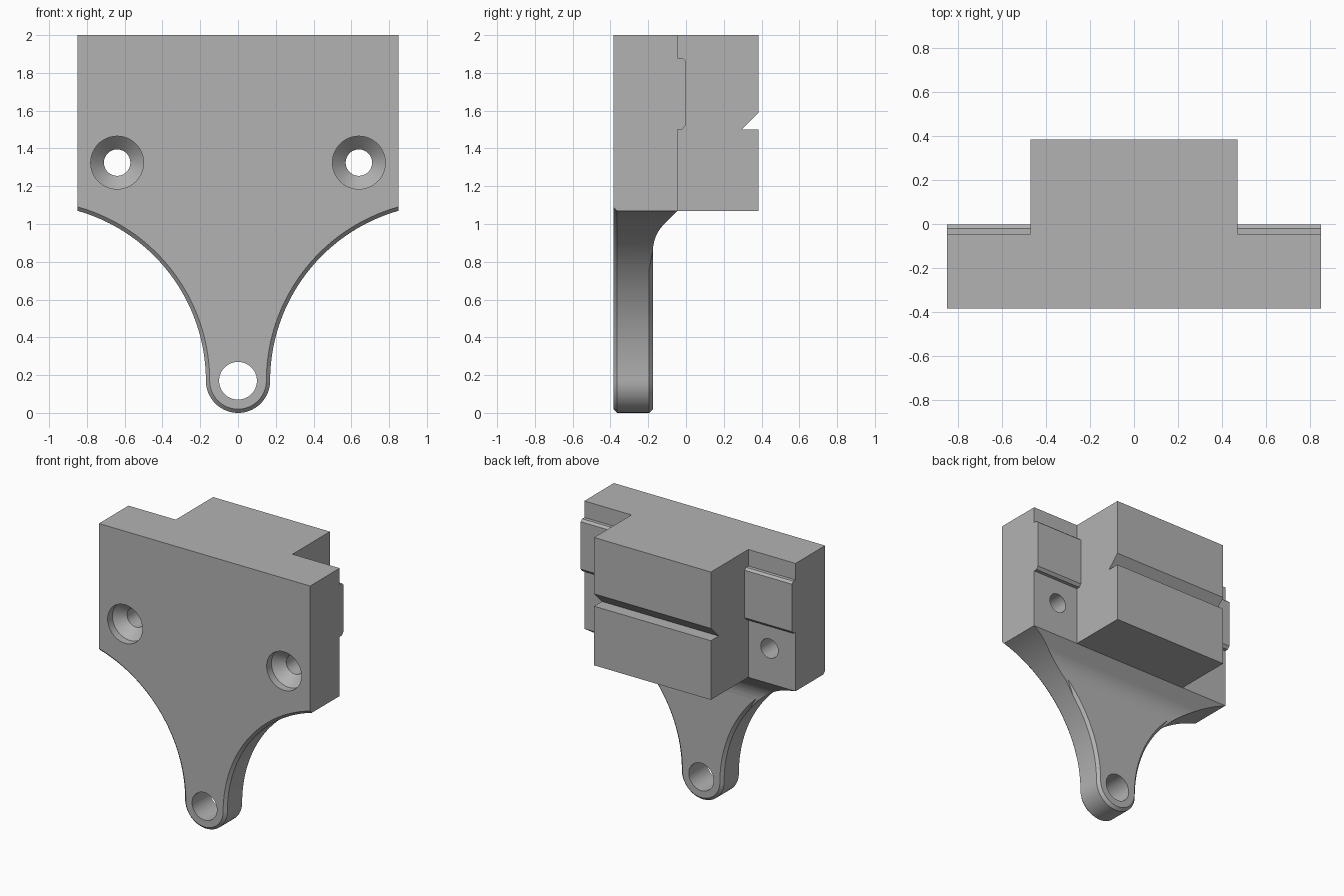
import bpy, bmesh
from math import sin, cos, pi, sqrt, asin
from mathutils import Vector

cube = bpy.data.objects.get("Cube")
if cube:
    bpy.data.objects.remove(cube, do_unlink=True)

grey = bpy.data.materials.new("plain_grey")
grey.use_nodes = True
colour = (0.45, 0.45, 0.45, 1)
grey.diffuse_color = colour
grey.node_tree.nodes["Principled BSDF"].inputs["Base Color"].default_value = colour

HALF_W, TOP, BASE = 0.85, 2.0, 1.07         # wing half width, top, underside
FRONT, WING_BACK, BACK = -0.385, -0.045, 0.385
BLOCK_W, ARM_BACK, CHAMFER = 0.47, -0.175, 0.02
EYE_Z, EYE_R = 0.17, 0.17                   # rounded end of the arm


def loft(name, rings):
    """Closed solid through rings that have equal point counts."""
    bm = bmesh.new()
    loops = [[bm.verts.new(p) for p in ring] for ring in rings]
    n = len(loops[0])
    for a, b in zip(loops, loops[1:]):
        for i in range(n):
            j = (i + 1) % n
            bm.faces.new((a[i], a[j], b[j], b[i]))
    bm.faces.new(loops[0])
    bm.faces.new(loops[-1])
    bmesh.ops.recalc_face_normals(bm, faces=bm.faces)
    mesh = bpy.data.meshes.new(name)
    bm.to_mesh(mesh)
    bm.free()
    mesh.materials.append(grey)
    obj = bpy.data.objects.new(name, mesh)
    bpy.context.collection.objects.link(obj)
    return obj


def along_x(name, profile, x0, x1):
    return loft(name, [[(x, y, z) for y, z in profile] for x in (x0, x1)])


def turned(name, x, z, steps):
    """Round cutter along y; steps are (y, radius) pairs."""
    n = 48
    return loft(name, [[(x + r * cos(2 * pi * i / n), y, z + r * sin(2 * pi * i / n))
                        for i in range(n)] for y, r in steps])


def combine(obj, tool, operation):
    mod = obj.modifiers.new(operation.lower(), "BOOLEAN")
    mod.operation, mod.object, mod.solver = operation, tool, "EXACT"
    graph = bpy.context.evaluated_depsgraph_get()
    mesh = bpy.data.meshes.new_from_object(obj.evaluated_get(graph))
    obj.modifiers.clear()
    obj.data = mesh
    bpy.data.objects.remove(tool, do_unlink=True)


def outline(y, inset):
    """Front silhouette: flared sides sweeping into a rounded eye."""
    w, h = HALF_W - EYE_R, BASE - EYE_Z
    flare = (w * w + h * h) / (2 * w)
    cx, r, eye = EYE_R + flare, flare + inset, EYE_R - inset
    sweep = asin(sqrt(r * r - (cx - HALF_W) ** 2) / r)
    half = [(HALF_W, TOP)]
    for i in range(40, 0, -1):
        a = sweep * i / 40
        half.append((cx - r * cos(a), EYE_Z + r * sin(a)))
    half += [(eye * cos(pi / 2 * i / 16), EYE_Z - eye * sin(pi / 2 * i / 16))
             for i in range(16)]
    ring = half + [(0, EYE_Z - eye)] + [(-x, z) for x, z in reversed(half)]
    return [Vector((x, y, z)) for x, z in ring]


# Front plate and arm with chamfered rims
body = loft("mounting_bracket", [
    outline(FRONT, CHAMFER), outline(FRONT + CHAMFER, 0),
    outline(ARM_BACK - CHAMFER, 0), outline(ARM_BACK, CHAMFER)])

# Curved gusset behind the arm
r = 0.2
z0 = BASE - WING_BACK + ARM_BACK - (sqrt(2) - 1) * r
curve = [(ARM_BACK + r * (1 - cos(a)), z0 + r * sin(a))
         for a in (pi / 4 * i / 12 for i in range(13))]
gusset = loft("gusset", [outline(-0.3, 0), outline(0, 0)])
shape = along_x("gusset_shape", [(-0.32, 0.76), (ARM_BACK - CHAMFER, 0.76)] + curve
                + [(WING_BACK, BASE), (WING_BACK, 1.2), (-0.32, 1.2)], -1, 1)
combine(gusset, shape, "INTERSECT")
combine(body, gusset, "UNION")

# T-shaped wings and centre block
tee = [(HALF_W, -0.3), (HALF_W, WING_BACK), (BLOCK_W, WING_BACK), (BLOCK_W, BACK)]
tee += [(-x, y) for x, y in reversed(tee)]
combine(body, loft("block", [[(x, y, z) for x, y in tee] for z in (BASE, TOP)]), "UNION")

# Raised pads on the back of both wings
pad = [(-0.1, 1.5), (-0.02, 1.5), (-0.003, 1.52), (-0.003, 1.865), (-0.02, 1.88), (-0.1, 1.88)]
for side in (-1, 1):
    combine(body, along_x("pad", pad, side * 0.4, side * HALF_W), "UNION")

# Notch across the back of the block
notch = [(0.295, 1.5), (0.485, 1.5), (0.485, 1.69)]
combine(body, along_x("notch", notch, -0.6, 0.6), "DIFFERENCE")

# Countersunk screw holes and the arm eye
for side in (-1, 1):
    screw = [(-0.5, 0.14), (FRONT + 0.055, 0.14), (FRONT + 0.125, 0.07), (0.1, 0.07)]
    combine(body, turned("screw_hole", side * 0.64, 1.325, screw), "DIFFERENCE")
combine(body, turned("eye_hole", 0, EYE_Z, [(-0.5, 0.1), (0, 0.1)]), "DIFFERENCE")

bpy.ops.object.select_all(action="DESELECT")
body.select_set(True)
bpy.context.view_layer.objects.active = body
bpy.ops.object.shade_smooth_by_angle(angle=pi / 7)
